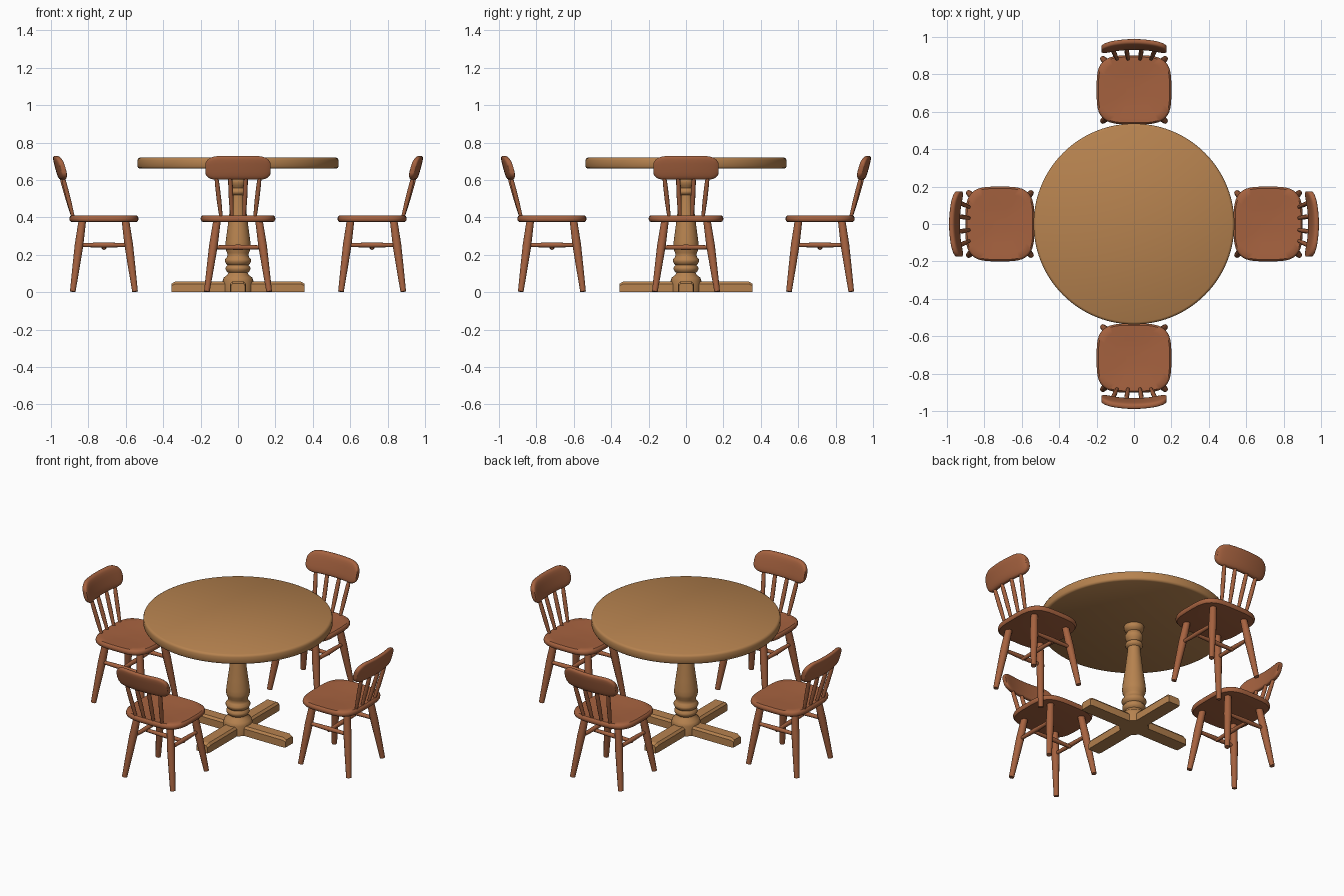
import bpy, bmesh, math
from mathutils import Vector, Matrix

if "Cube" in bpy.data.objects:
    bpy.data.objects.remove(bpy.data.objects["Cube"])


def material(name, rgb):
    m = bpy.data.materials.new(name)
    m.diffuse_color = (*rgb, 1)
    m.use_nodes = True
    m.node_tree.nodes["Principled BSDF"].inputs["Base Color"].default_value = m.diffuse_color
    return m


OAK = material("golden_oak", (0.47, 0.225, 0.078))
CHERRY = material("red_brown_wood", (0.38, 0.122, 0.05))


def make_object(name, bm, mat, angle=40):
    bmesh.ops.recalc_face_normals(bm, faces=bm.faces)
    mesh = bpy.data.meshes.new(name)
    bm.to_mesh(mesh)
    bm.free()
    mesh.materials.append(mat)
    ob = bpy.data.objects.new(name, mesh)
    bpy.context.collection.objects.link(ob)
    bpy.ops.object.select_all(action='DESELECT')
    ob.select_set(True)
    bpy.context.view_layer.objects.active = ob
    bpy.ops.object.shade_smooth_by_angle(angle=math.radians(angle))
    return ob


def loft(bm, rings):
    """Skin a list of closed rings of points and cap both ends."""
    loops = [[bm.verts.new(p) for p in ring] for ring in rings]
    n = len(loops[0])
    for a, b in zip(loops, loops[1:]):
        for i in range(n):
            bm.faces.new((a[i], a[(i + 1) % n], b[(i + 1) % n], b[i]))
    bm.faces.new(loops[0][::-1])
    bm.faces.new(loops[-1])


def circle(r, z, n):
    return [(r * math.cos(2 * math.pi * i / n), r * math.sin(2 * math.pi * i / n), z) for i in range(n)]


def lathe(name, profile, mat, n):
    bm = bmesh.new()
    loft(bm, [circle(r, z, n) for r, z in profile])
    return make_object(name, bm, mat)


def stick(bm, p, q, stations, n=12):
    """Turned rod from p to q; stations are (fraction, radius)."""
    p, q = Vector(p), Vector(q)
    rot = Vector((0, 0, 1)).rotation_difference(q - p)
    rings = []
    for t, r in stations:
        pts = [p.lerp(q, t) + rot @ Vector(c) for c in circle(r, 0, n)]
        rings.append([(v.x, v.y, max(v.z, 0)) for v in pts])
    loft(bm, rings)


def superellipse(a, b, e, n):
    pts = []
    for i in range(n):
        t = 2 * math.pi * (i + 0.5) / n
        c, s = math.cos(t), math.sin(t)
        pts.append((a * math.copysign(abs(c) ** (2 / e), c), b * math.copysign(abs(s) ** (2 / e), s)))
    return pts


# ---- Table ----
lathe("table_top", [(0.525, 0.66), (0.533, 0.664), (0.537, 0.672), (0.537, 0.706),
                    (0.533, 0.715), (0.524, 0.72)], OAK, 96)

lathe("pedestal", [
    (0.082, 0.0), (0.082, 0.06), (0.076, 0.078), (0.058, 0.092), (0.052, 0.104),
    (0.06, 0.11), (0.066, 0.122), (0.066, 0.132), (0.056, 0.145),
    (0.064, 0.152), (0.07, 0.164), (0.07, 0.174), (0.06, 0.186), (0.056, 0.196),
    (0.058, 0.21), (0.066, 0.228), (0.068, 0.245), (0.066, 0.27), (0.058, 0.33),
    (0.05, 0.39), (0.043, 0.45), (0.037, 0.50), (0.036, 0.52), (0.048, 0.528),
    (0.051, 0.538), (0.046, 0.55), (0.037, 0.557), (0.045, 0.57), (0.052, 0.585),
    (0.052, 0.598), (0.043, 0.614), (0.038, 0.622), (0.052, 0.632), (0.057, 0.645),
    (0.057, 0.664)], OAK, 32)

# Four feet crossing under the pedestal, with chamfered top edges
for k in range(4):
    bm = bmesh.new()
    section = [(-0.042, 0), (0.042, 0), (0.042, 0.044), (0.031, 0.057), (-0.031, 0.057), (-0.042, 0.044)]
    rings = [[(x, w, z) for w, z in section] for x in (0.0, 0.336)]
    rings.append([(0.355, w * 0.9, z * 0.8) for w, z in section])
    loft(bm, rings)
    foot = make_object(f"table_foot_{k + 1}", bm, OAK, 20)
    foot.rotation_euler.z = k * math.pi / 2

# ---- Chair (facing the table from the front side) ----
CY = -0.717
parts = []

# Seat: rounded square with a softened edge and a shallow dish
bm = bmesh.new()
levels = [(0.88, 0.374), (0.965, 0.377), (0.995, 0.385), (1.0, 0.394), (0.985, 0.404),
          (0.95, 0.41), (0.8, 0.409), (0.5, 0.404), (0.2, 0.402)]
outline = superellipse(0.2, 0.185, 3.6, 48)
loft(bm, [[(x * s, CY + y * s, z) for x, y in outline] for s, z in levels])
parts.append(make_object("chair_seat", bm, CHERRY))


def leg_point(sx, sy, z):
    t = z / 0.385
    return Vector((sx * (0.167 - 0.055 * t), CY + sy * (0.167 - 0.052 * t), z))


# Splayed legs
bm = bmesh.new()
for sx in (-1, 1):
    for sy in (-1, 1):
        stick(bm, leg_point(sx, sy, 0.003), leg_point(sx, sy, 0.385),
              [(0, 0.015), (0.3, 0.019), (0.65, 0.023), (1, 0.02)])
parts.append(make_object("chair_legs", bm, CHERRY))

# H-shaped stretchers
bm = bmesh.new()
rod = [(0, 0.01), (0.5, 0.014), (1, 0.01)]
for sx in (-1, 1):
    stick(bm, leg_point(sx, -1, 0.252), leg_point(sx, 1, 0.252), rod)
stick(bm, (-0.13, CY, 0.24), (0.13, CY, 0.24), rod)
parts.append(make_object("chair_stretchers", bm, CHERRY))


def rail_y(x, z):
    return -0.96 + 0.024 * (x / 0.175) ** 2 - 0.27 * (z - 0.665)


# Four fanned back spindles
bm = bmesh.new()
for x0, x1 in ((0.032, 0.043), (0.09, 0.118)):
    for s in (-1, 1):
        stick(bm, (s * x0, -0.88, 0.395), (s * x1, rail_y(x1, 0.635), 0.635),
              [(0, 0.009), (0.4, 0.0125), (0.75, 0.012), (1, 0.009)], 10)
parts.append(make_object("chair_spindles", bm, CHERRY))

# Curved, leaning crest rail with rounded ends
bm = bmesh.new()
rings = []
for i in range(33):
    x = 0.175 * math.sin(math.pi / 2 * (i / 16 - 1))
    u = max(0, (abs(x) - 0.105) / 0.07)
    half = 0.02 + 0.043 * math.sqrt(max(0, 1 - u ** 2.4))
    thick = 0.018 * (1 - 0.25 * u ** 6)
    mid = 0.665 - 0.004 * u
    rings.append([(x, rail_y(x, mid + dz) + dy, mid + dz) for dy, dz in superellipse(thick, half, 3.5, 20)])
loft(bm, rings)
parts.append(make_object("chair_crest_rail", bm, CHERRY, 50))

# Repeat the chair on the other three sides
for k in range(1, 4):
    for part in parts:
        copy = part.copy()
        copy.name = f"{part.name}_{k + 1}"
        copy.matrix_world = Matrix.Rotation(k * math.pi / 2, 4, 'Z')
        bpy.context.collection.objects.link(copy)
